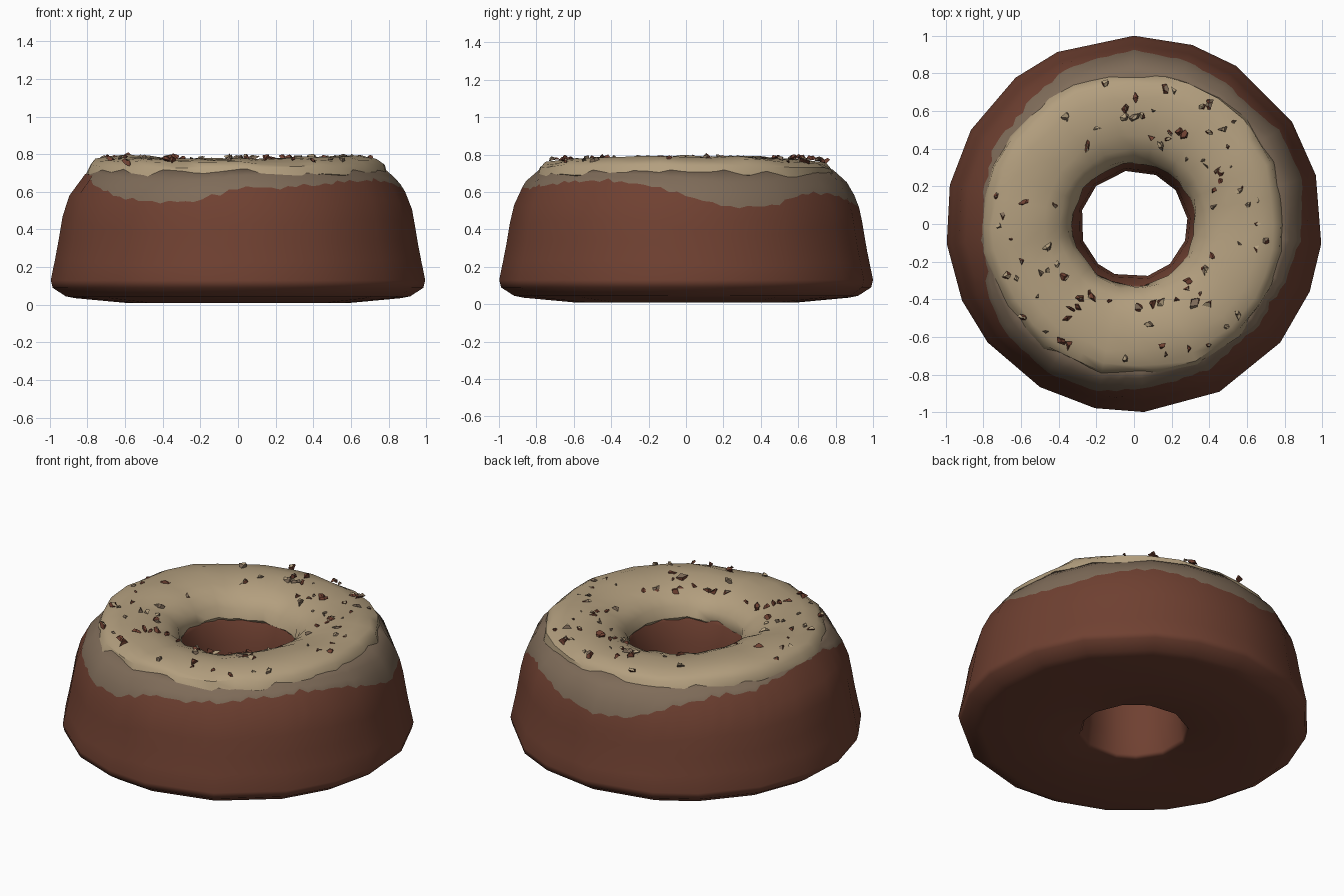
import bpy, bmesh, math, random
from mathutils import Vector, Matrix, Euler

random.seed(7)
if "Cube" in bpy.data.objects:
    bpy.data.objects.remove(bpy.data.objects["Cube"])


def material(name, color):
    m = bpy.data.materials.new(name)
    m.use_nodes = True
    m.diffuse_color = (*color, 1)
    m.node_tree.nodes["Principled BSDF"].inputs["Base Color"].default_value = (*color, 1)
    return m


CHOCOLATE = material("chocolate dough", (0.16, 0.052, 0.031))
GLAZE = material("thin glaze", (0.21, 0.148, 0.099))
CREAM = material("cream icing", (0.45, 0.345, 0.21))


def lerp_table(table, x):
    """Piecewise linear lookup in (x, value) pairs."""
    if x <= table[0][0]:
        return table[0][1]
    for (x0, v0), (x1, v1) in zip(table, table[1:]):
        if x <= x1:
            return v0 + (v1 - v0) * (x - x0) / (x1 - x0)
    return table[-1][1]


def chord(corners, deg):
    """Radius factor of a polygon with corners at the given angles."""
    ring = [corners[-1] - 360] + corners + [corners[0] + 360]
    for a, b in zip(ring, ring[1:]):
        if a <= deg <= b:
            half, mid = math.radians(b - a) / 2, (a + b) / 2
            return math.cos(half) / math.cos(math.radians(deg - mid))
    return 1


def ring_mesh(name, columns, closed, mats, glaze_from=None):
    """Join columns of points around the axis into a surface."""
    bm = bmesh.new()
    grid = [[bm.verts.new(p) for p in col] for col in columns]
    n, rows = len(grid), len(grid[0])
    for i in range(n):
        a, b = grid[i], grid[(i + 1) % n]
        for j in range(rows if closed else rows - 1):
            k = (j + 1) % rows
            f = bm.faces.new((a[j], b[j], b[k], a[k]))
            f.smooth = True
            if glaze_from is not None and j >= glaze_from:
                f.material_index = 1
    return finish(name, bm, mats)


def finish(name, bm, mats):
    mesh = bpy.data.meshes.new(name)
    bm.to_mesh(mesh)
    bm.free()
    for m in mats:
        mesh.materials.append(m)
    ob = bpy.data.objects.new(name, mesh)
    bpy.context.collection.objects.link(ob)
    return ob


# Dough: polygonal ring whose glaze edge follows a wavy height
OUTER_CORNERS = [15, 33, 57, 72, 90, 114, 129, 150, 168, 186, 204, 219,
                 240, 258, 273, 297, 321, 339, 354]
HOLE_CORNERS = [6, 39, 66, 99, 135, 165, 198, 228, 249, 285, 312, 342]
WALL = [(0.09, 0.99), (0.13, 1.0), (0.3, 0.965), (0.5, 0.932), (0.6, 0.893),
        (0.66, 0.855), (0.72, 0.785)]
EDGE = [0.58, 0.52, 0.53, 0.59, 0.59, 0.55, 0.52, 0.54, 0.62, 0.66, 0.66, 0.69,
        0.7, 0.69, 0.63, 0.57, 0.55, 0.55, 0.62, 0.62, 0.64, 0.66, 0.66, 0.64]
EDGE_TABLE = [(i * 15, z) for i, z in enumerate(EDGE + EDGE[:1])]
HOLE = [(0.36, 0.635), (0.335, 0.6), (0.3, 0.48), (0.285, 0.33), (0.285, 0.18),
        (0.3, 0.06), (0.315, 0.035)]
BASE = [(0.6, 0.01), (0.87, 0.035), (0.92, 0.045)]
STEP = 3

columns, normals = [], []
for deg in range(0, 360, STEP):
    edge = lerp_table(EDGE_TABLE, deg) + 0.008 * math.sin(deg * 0.9) + random.uniform(-0.006, 0.006)
    edge = min(edge, 0.7)
    heights = [0.09, 0.13] + [0.13 + (edge - 0.13) * k / 5 for k in range(1, 6)]
    heights += [edge + (0.72 - edge) * k / 3 for k in range(1, 4)]
    wall = [(lerp_table(WALL, z), z) for z in heights]
    inner, outer = chord(HOLE_CORNERS, deg), chord(OUTER_CORNERS, deg)
    prof = [(r * inner, z) for r, z in HOLE] + [(r * outer, z) for r, z in BASE + wall]
    prof.append((0.55, 0.72))
    c, s = math.cos(math.radians(deg)), math.sin(math.radians(deg))
    columns.append([(r * c, r * s, z) for r, z in prof])
    # Rounded shading over the flat sides
    for j in range(len(prof)):
        (r0, z0), (r1, z1) = prof[j - 1], prof[(j + 1) % len(prof)]
        nr, nz = z1 - z0, r0 - r1
        normals.append(Vector((nr * c, nr * s, nz)).normalized())

glaze_row = len(HOLE) + len(BASE) + 6
dough = ring_mesh("dough_ring", columns, True, [CHOCOLATE, GLAZE], glaze_row)
dough.data.normals_split_custom_set_from_vertices(normals)


# Icing: uneven cap with a stepped rim, draped into the hole
ICING = [(0.345, 0.585), (0.325, 0.615), (0.345, 0.675), (0.4, 0.73), (0.48, 0.762),
         (0.58, 0.78), (0.68, 0.778), (0.755, 0.762), (0.795, 0.735), (0.81, 0.685),
         (0.77, 0.67)]
SIDES = 32
columns = []
for i in range(SIDES):
    a = 2 * math.pi * (i + random.uniform(-0.2, 0.2)) / SIDES
    lift = 0.01 * math.sin(2 * a + 2) + random.uniform(-0.006, 0.006)
    spread = random.uniform(-0.018, 0.012)
    col = []
    for j, (r, z) in enumerate(ICING):
        t = j / (len(ICING) - 1)
        r += spread * t + random.uniform(-0.008, 0.008)
        z += lift + random.uniform(-0.006, 0.006)
        col.append((r * math.cos(a), r * math.sin(a), z))
    columns.append(col)
icing = ring_mesh("icing", columns, False, [CREAM])
bpy.context.view_layer.objects.active = icing
icing.select_set(True)
bpy.ops.object.shade_smooth_by_angle(angle=math.radians(42))
icing.select_set(False)


# Crumbs: flat broken shards scattered over the icing
def add_crumb(bm, angle, radius, size):
    z = lerp_table(ICING[1:9], radius)
    place = Matrix.Translation((radius * math.cos(angle), radius * math.sin(angle), z + 0.008))
    tilt = Euler((random.uniform(-0.6, 0.6), random.uniform(-0.6, 0.6),
                  random.uniform(0, 6.3))).to_matrix().to_4x4()
    shape = Matrix.Diagonal((size, size * random.uniform(0.45, 0.8), size * 0.45, 1))
    made = bmesh.ops.create_cone(bm, cap_ends=True, segments=random.choice((3, 4, 5)),
                                 radius1=1, radius2=random.uniform(0.3, 0.8), depth=1.2,
                                 matrix=place @ tilt @ shape)["verts"]
    for v in made:
        v.co += Vector([random.uniform(-0.2, 0.2) * size for _ in range(3)])
    top, side = random.choice(((2, 1), (2, 1), (2, 0), (1, 0), (0, 0)))
    for f in {f for v in made for f in v.link_faces}:
        f.normal_update()
        f.material_index = top if f.normal.z > 0.75 else side


bm = bmesh.new()
count = 0
while count < 95:
    angle = random.uniform(0, 2 * math.pi)
    bare = math.radians(112) < angle < math.radians(162)
    if bare and random.random() < 0.9:
        continue
    add_crumb(bm, angle, random.uniform(0.42, 0.77), random.uniform(0.014, 0.038))
    count += 1
finish("nut_crumbs", bm, [CHOCOLATE, GLAZE, CREAM])
